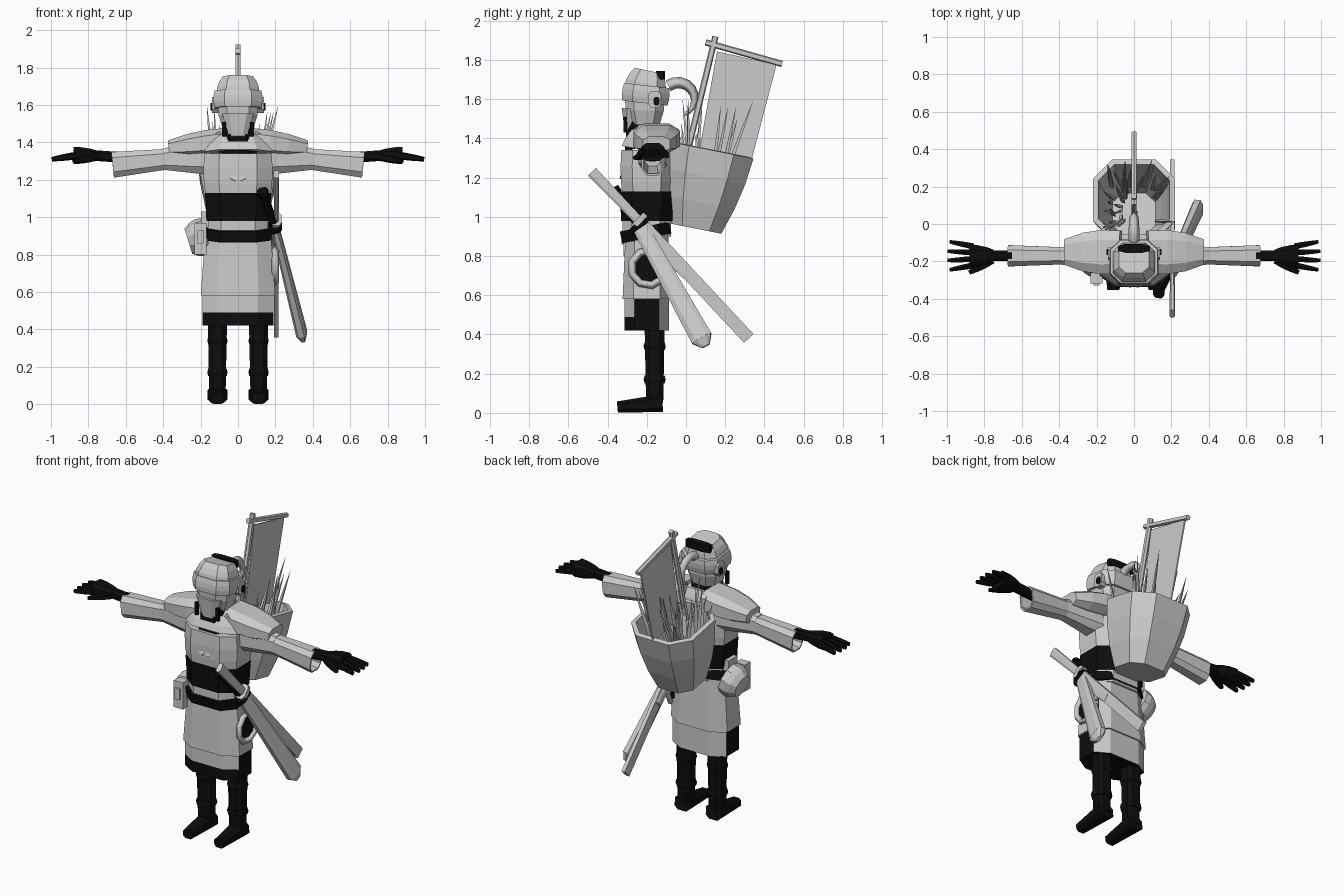
import bpy, bmesh, math, random
from mathutils import Vector

cube = bpy.data.objects.get("Cube")
if cube:
    bpy.data.objects.remove(cube)
random.seed(4)
X, Y = Vector((1, 0, 0)), Vector((0, 1, 0))
LIGHT, DARK = range(2)


def material(name, value):
    mat = bpy.data.materials.new(name)
    mat.use_nodes = True
    colour = (value, value, value, 1)
    mat.diffuse_color = colour
    mat.node_tree.nodes["Principled BSDF"].inputs["Base Color"].default_value = colour
    return mat


MATERIALS = [material("pale_grey", 0.6), material("near_black", 0.004)]


def outline(sides, power):
    """Unit cross-section; a higher power is squarer."""
    points = []
    for i in range(sides):
        angle = math.tau * (i + 0.5) / sides
        points.append([math.copysign(abs(w) ** (2 / power), w) for w in (math.cos(angle), math.sin(angle))])
    return points


def bar(name, start, end, width, depth, colour=LIGHT, taper=1, bulge=0, sides=8, power=3,
        steps=3, mirror=False, hollow=0, rule=None):
    """Faceted solid along a line; taper and bulge set its profile, widths are half sizes."""
    start, end = Vector(start), Vector(end)
    along = (end - start).normalized()
    v = along.cross(Y if abs(along.x) > 0.8 else X).normalized()
    u = v.cross(along)
    bm = bmesh.new()
    rings = []
    for k in range(steps + 1):
        t = k / steps
        scale = 1 + (taper - 1) * t + bulge * math.sin(math.pi * t)
        centre = start.lerp(end, t)
        rings.append([bm.verts.new(centre + u * (a * width * scale) + v * (b * depth * scale))
                      for a, b in outline(sides, power)])
    for low, high in zip(rings, rings[1:]):
        for i in range(sides):
            j = (i + 1) % sides
            bm.faces.new((low[i], low[j], high[j], high[i]))
    bm.faces.new(rings[0])
    if not hollow:
        bm.faces.new(rings[-1])
    bmesh.ops.recalc_face_normals(bm, faces=bm.faces)
    for face in bm.faces:
        face.material_index = int(rule(face.normal)) if rule else colour
    mesh = bpy.data.meshes.new(name)
    bm.to_mesh(mesh)
    bm.free()
    for mat in MATERIALS:
        mesh.materials.append(mat)
    obj = bpy.data.objects.new(name, mesh)
    bpy.context.collection.objects.link(obj)
    if hollow:
        obj.modifiers.new("wall", "SOLIDIFY").thickness = hollow
    if mirror:
        obj.modifiers.new("other_side", "MIRROR").use_clip = False


def column(name, y, bottom, top, width, depth, colour=LIGHT, x=0, lean=0, **options):
    """Upright bar; lean moves its top backwards and tilts its ends."""
    bar(name, (x, y, bottom), (x, y + lean, top), width, depth, colour, **options)


def arc(name, centre, radius, thickness, first, last, thin_end=1):
    """Round cord along an arc in the side plane, angles in turns."""
    curve = bpy.data.curves.new(name, "CURVE")
    curve.dimensions = "3D"
    curve.bevel_depth, curve.bevel_resolution = thickness, 0
    curve.use_fill_caps = True
    path = curve.splines.new("POLY")
    path.points.add(9)
    last_index = len(path.points) - 1
    for i, point in enumerate(path.points):
        t = i / last_index
        angle = math.tau * (first + (last - first) * t)
        offset = Vector((0, math.cos(angle), math.sin(angle))) * radius
        point.co = (*(Vector(centre) + offset), 1)
        point.radius = 1 + (thin_end - 1) * t * t
    curve.materials.append(MATERIALS[LIGHT])
    bpy.context.collection.objects.link(bpy.data.objects.new(name, curve))


# Legs, bands and boots
LEG_X, LEG_Y = 0.11, -0.16
column("legs", LEG_Y, 0.05, 0.5, 0.046, 0.046, DARK, x=LEG_X, taper=1.2, mirror=True)
for band in (0.17, 0.34):
    column("leg_bands", LEG_Y, band - 0.02, band + 0.02, 0.052, 0.054, DARK, x=LEG_X, bulge=0.1, steps=2, mirror=True)
bar("boots", (LEG_X, -0.35, 0.03), (LEG_X, -0.12, 0.05), 0.035, 0.03, DARK, taper=1.6, mirror=True)

# Skirt: dark hem and open sides, pale back panel, apron above
BODY_Y = -0.2
column("hem", BODY_Y, 0.42, 0.49, 0.2, 0.12, steps=1, rule=lambda n: n.y < 0.5)
column("skirt", BODY_Y, 0.49, 0.6, 0.2, 0.12, steps=1, rule=lambda n: abs(n.x) > 0.8)
column("apron", BODY_Y, 0.58, 0.92, 0.21, 0.13, taper=0.88)

# Waist wraps and belt
column("waist_cloth", BODY_Y, 0.9, 1, 0.17, 0.13)
column("waist_wrap", BODY_Y, 0.98, 1.13, 0.178, 0.138, DARK, taper=1.05)
column("belt", BODY_Y, 0.89, 0.95, 0.19, 0.135, DARK, lean=-0.012)

# Torso, collar and lapels
column("torso", BODY_Y, 1.1, 1.34, 0.18, 0.13, taper=1.05, bulge=0.06)
column("upper_chest", BODY_Y, 1.34, 1.46, 0.19, 0.136, taper=0.55, bulge=0.08, lean=0.02)
column("collar", BODY_Y, 1.36, 1.5, 0.11, 0.12, DARK, taper=0.65, lean=-0.03)
bar("lapels", (0.11, -0.25, 1.45), (-0.03, -0.33, 1.2), 0.02, 0.01, sides=4, mirror=True)

# Shoulder pads, sleeves, arms and hands
ARM_Y, HAND_Z = -0.17, 1.33
bar("shoulder_pads", (0.07, -0.15, 1.41), (0.37, -0.15, 1.37), 0.12, 0.07, taper=0.6, bulge=0.2, mirror=True)
bar("upper_sleeves", (0.15, ARM_Y, 1.32), (0.4, ARM_Y, 1.31), 0.08, 0.1, taper=0.6, mirror=True)
bar("lower_sleeves", (0.38, ARM_Y, 1.31), (0.67, ARM_Y, 1.28), 0.048, 0.058, taper=1.25, hollow=0.01, mirror=True)
bar("forearms", (0.5, ARM_Y, 1.31), (0.77, ARM_Y, HAND_Z), 0.03, 0.03, DARK, mirror=True)
bar("palms", (0.75, ARM_Y, HAND_Z), (0.88, ARM_Y, HAND_Z), 0.035, 0.027, DARK, taper=1.8, bulge=0.2, mirror=True)
for k in range(4):
    across = k - 1.5
    knuckle, tip = ARM_Y + across * 0.034, ARM_Y + across * 0.05
    bar("fingers", (0.86, knuckle, HAND_Z), (1 - abs(across) / 99, tip, 1.31), 0.017, 0.02, DARK,
        taper=0.6, bulge=0.1, sides=6, mirror=True)
bar("thumbs", (0.76, -0.19, 1.32), (0.88, -0.26, 1.3), 0.025, 0.02, DARK, taper=0.5, bulge=0.2, sides=6, mirror=True)

# Head, face wrap, cap and hair
HEAD_Y = -0.21
column("head", HEAD_Y, 1.47, 1.69, 0.085, 0.08, taper=1.2, bulge=0.25)
column("cap", HEAD_Y, 1.65, 1.745, 0.12, 0.11, taper=0.7, bulge=0.1, lean=0.02)
column("cap_band", HEAD_Y, 1.58, 1.67, 0.132, 0.122, bulge=0.05, lean=0.01)
column("face_wrap", -0.28, 1.43, 1.55, 0.05, 0.034, taper=1.8, lean=0.01)
column("hair_crown", -0.13, 1.7, 1.745, 0.09, 0.025, DARK)
column("hair_strands", -0.31, 1.43, 1.51, 0.012, 0.012, DARK, x=0.075, sides=4, mirror=True)
bar("ear_guards", (0.1, -0.16, 1.6), (0.14, -0.16, 1.6), 0.035, 0.045, mirror=True)
bar("ear_studs", (0.13, -0.15, 1.59), (0.147, -0.15, 1.59), 0.016, 0.022, DARK, mirror=True)
arc("ponytail", (0, -0.04, 1.6), 0.085, 0.03, 0.35, -0.2, thin_end=0.2)

# Open basket leaning backwards
column("basket", 0.05, 0.94, 1.34, 0.14, 0.14, taper=1.65, bulge=0.12, lean=0.08, power=2.8, hollow=0.03)

# Grass blades in the basket
for k in range(34):
    root = Vector((random.uniform(-0.13, 0.13), random.uniform(0, 0.22), 1.2))
    lean = Vector((root.x / 2, root.y * 0.7 - 0.03, random.uniform(0.2, 0.4)))
    lean += Vector((random.uniform(-1, 1), random.uniform(-1, 1), 0)) * 0.04
    bar("grass_blade", root, root + lean, 0.013, 0.01, taper=0.05, bulge=0.3, sides=3)

# Banner on its pole
bar("banner_pole", (0, 0, 1.3), (0, 0.15, 1.92), 0.015, 0.016, sides=6)
bar("banner_crossbar", (0, 0.1, 1.89), (0, 0.49, 1.78), 0.015, 0.016, sides=6)
bar("banner_cloth", (0, 0.2, 1.31), (0, 0.31, 1.81), 0.004, 0.14, taper=1.15, sides=4, power=20)

# Long flat sword
SWORD_X = 0.205
bar("long_sword_handle", (SWORD_X, -0.48, 1.23), (SWORD_X, -0.23, 0.97), 0.016, 0.03, taper=0.8)
bar("long_sword_guard", (SWORD_X, -0.25, 0.99), (SWORD_X, -0.23, 0.97), 0.03, 0.05)
bar("long_scabbard", (SWORD_X, -0.24, 0.98), (SWORD_X, 0.32, 0.38), 0.012, 0.034, sides=4, power=20)

# Wide sheathed sword with a dark grip, and a short sheath beside it
HILT, MOUTH, TIP = Vector((0.13, -0.37, 1.14)), Vector((0.2, -0.23, 0.94)), Vector((0.34, 0.08, 0.38))
bar("wide_sword_grip", HILT, MOUTH, 0.022, 0.024, DARK)
bar("wide_sword_pommel", HILT, HILT.lerp(MOUTH, 0.1), 0.03, 0.034, DARK)
bar("wide_sword_guard", MOUTH.lerp(HILT, 0.1), MOUTH, 0.04, 0.055, DARK)
bar("wide_scabbard", MOUTH, TIP, 0.022, 0.042, taper=1.4)
bar("wide_scabbard_tip", TIP, TIP.lerp(MOUTH, -0.07), 0.03, 0.058, taper=0.4, steps=1)
bar("short_scabbard", (0.19, -0.24, 0.94), (0.2, 0.01, 0.71), 0.02, 0.035)

# Coiled rope on the left hip
COIL = Vector((0.2, -0.19, 0.74))
arc("rope_coil", COIL, 0.09, 0.02, 0, 1)
bar("coil_centre", COIL - X / 30, COIL, 0.08, 0.08, DARK, power=2)

# Round pouch, box and strap on the right hip
bar("round_pouch", (-0.17, -0.19, 0.9), (-0.265, -0.19, 0.87), 0.1, 0.1, taper=0.7, bulge=0.15, sides=10, power=2)
column("pouch_box", -0.29, 0.8, 0.97, 0.035, 0.03, x=-0.2, sides=4, power=9)
column("pouch_clasp", -0.32, 0.86, 0.93, 0.018, 0.01, x=-0.2, sides=4, power=9)
column("pouch_strap", -0.19, 0.92, 1.03, 0.02, 0.05, x=-0.18, sides=4, power=9)
